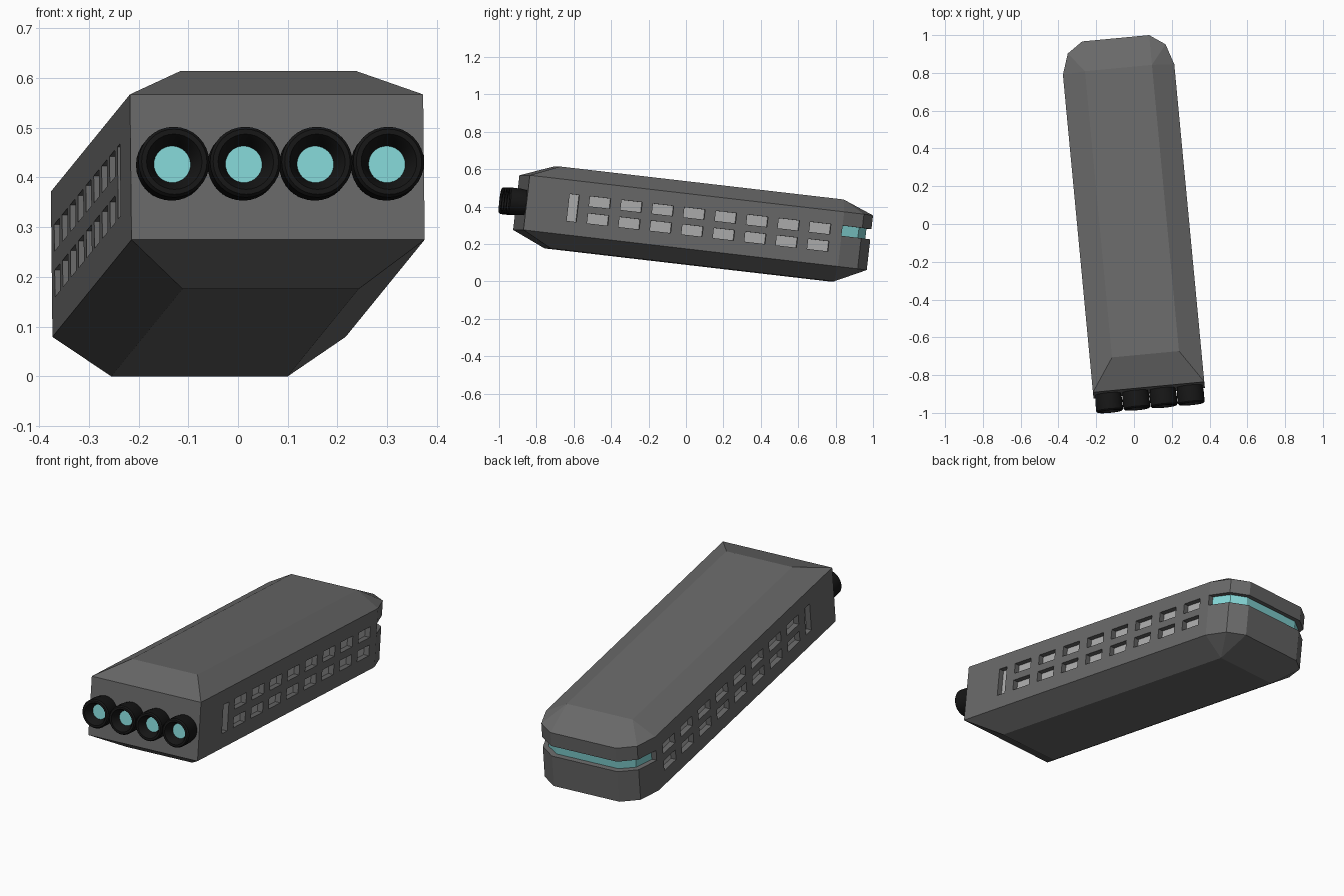
import bpy, bmesh, math
from mathutils import Matrix, Vector

if "Cube" in bpy.data.objects:
    bpy.data.objects.remove(bpy.data.objects["Cube"])

# Local frame: x across, y along the hull (engines at 0, nose at 1.87), z up; then yawed and pitched
FRAME = (Matrix.Translation((0.079, -0.88, 0.421))
         @ Matrix.Rotation(math.radians(5.4), 4, 'Z')
         @ Matrix.Rotation(math.radians(-6.6), 4, 'X'))


def material(name, rgb):
    m = bpy.data.materials.new(name)
    m.diffuse_color = (*rgb, 1)
    m.use_nodes = True
    m.node_tree.nodes["Principled BSDF"].inputs["Base Color"].default_value = m.diffuse_color
    return m


HULL = material("hull_grey", (0.14, 0.14, 0.14))
PANE = material("light_grey", (0.42, 0.42, 0.42))
TEAL = material("teal_glow", (0.23, 0.67, 0.67))
BLACK = material("engine_black", (0.008, 0.008, 0.008))


def finish(name, bm, *mats):
    bmesh.ops.recalc_face_normals(bm, faces=bm.faces)
    bm.transform(FRAME)
    me = bpy.data.meshes.new(name)
    bm.to_mesh(me)
    bm.free()
    ob = bpy.data.objects.new(name, me)
    bpy.context.collection.objects.link(ob)
    for m in mats:
        me.materials.append(m)
    return ob


def box(bm, center, size):
    bmesh.ops.create_cube(bm, size=1, matrix=Matrix.Translation(center)
                          @ Matrix.Diagonal((*size, 1)))


def prism(bm, pts, z0, z1):
    lo = [bm.verts.new((x, y, z0)) for x, y in pts]
    hi = [bm.verts.new((x, y, z1)) for x, y in pts]
    n = len(pts)
    bm.faces.new(lo[::-1])
    bm.faces.new(hi)
    for i in range(n):
        j = (i + 1) % n
        bm.faces.new((lo[i], lo[j], hi[j], hi[i]))


def mirrored(pts):
    """Right-hand points followed by their mirror, running round the nose."""
    return pts + [(-x, y) for x, y in reversed(pts)]


# Hull: straight walls with chamfered roof and belly
bm = bmesh.new()
outline = mirrored([(0.296, 0), (0.296, 1.70), (0.26, 1.81), (0.178, 1.867)])
plate = mirrored([(0.178, 0.168), (0.178, 1.70)])
for pts, z in ((outline, 0.147), (outline, -0.147), (plate, 0.2135), (plate, -0.227)):
    for x, y in pts:
        bm.verts.new((x, y, z))
bmesh.ops.convex_hull(bm, input=bm.verts)
bmesh.ops.dissolve_limit(bm, angle_limit=math.radians(0.5), verts=bm.verts, edges=bm.edges)
hull = finish("hull", bm, HULL)

# Window layout: (along, up, length, height)
windows = [(0.391 + 0.170 * i, z, 0.112, 0.054) for i in range(8) for z in (0.046, -0.046)]
windows.append((0.251, 0.0, 0.052, 0.145))
BAND_LO, BAND_HI = 0.018, 0.073
FLOOR = 0.266

# Cutter: window recesses and the groove round the nose
bm = bmesh.new()
for s in (-1, 1):
    for y, z, l, h in windows:
        box(bm, (s * (FLOOR + 0.05), y, z), (0.1, l, h))
outer = mirrored([(0.34, 1.70), (0.31, 1.85), (0.19, 1.93)])
inner = mirrored([(0.268, 1.70), (0.236, 1.792), (0.167, 1.838)])
prism(bm, outer + inner[::-1], BAND_LO, BAND_HI)
cutter = finish("cutter", bm, HULL)
cutter.hide_render = True

mod = hull.modifiers.new("recesses", 'BOOLEAN')
mod.operation = 'DIFFERENCE'
mod.solver = 'EXACT'
mod.object = cutter
bpy.context.view_layer.objects.active = hull
bpy.ops.object.modifier_apply(modifier=mod.name)
bpy.data.objects.remove(cutter)

# Window panes on the recess floors
bm = bmesh.new()
for s in (-1, 1):
    for y, z, l, h in windows:
        box(bm, (s * (FLOOR - 0.001), y, z), (0.006, l, h))
finish("window_panes", bm, PANE)

# Glowing bridge band inside the nose groove
bm = bmesh.new()
strip = mirrored([(0.270, 1.701), (0.238, 1.794), (0.168, 1.841)])
back = mirrored([(0.263, 1.701), (0.231, 1.789), (0.165, 1.834)])
prism(bm, strip + back[::-1], BAND_LO, BAND_HI)
finish("bridge_band", bm, TEAL)

# Engines: lathed nozzles (radius, along) with a glowing disc at the bottom
PROFILE = [(0.066, 0.01), (0.0715, -0.03), (0.0715, -0.086), (0.066, -0.093),
           (0.056, -0.093), (0.048, -0.08), (0.037, -0.048)]
SEG = 32
for k in range(4):
    bm = bmesh.new()
    cx = (k - 1.5) * 0.1445
    rings = [[bm.verts.new((cx + r * math.cos(2 * math.pi * i / SEG), y,
                            r * math.sin(2 * math.pi * i / SEG))) for i in range(SEG)]
             for r, y in PROFILE]
    for a, b in zip(rings, rings[1:]):
        for i in range(SEG):
            j = (i + 1) % SEG
            bm.faces.new((a[i], a[j], b[j], b[i]))
    bm.faces.new(rings[0])
    bm.faces.new(rings[-1]).material_index = 1
    engine = finish(f"engine_{k + 1}", bm, BLACK, TEAL)
    bpy.ops.object.select_all(action='DESELECT')
    engine.select_set(True)
    bpy.context.view_layer.objects.active = engine
    bpy.ops.object.shade_smooth_by_angle(angle=math.radians(25))
